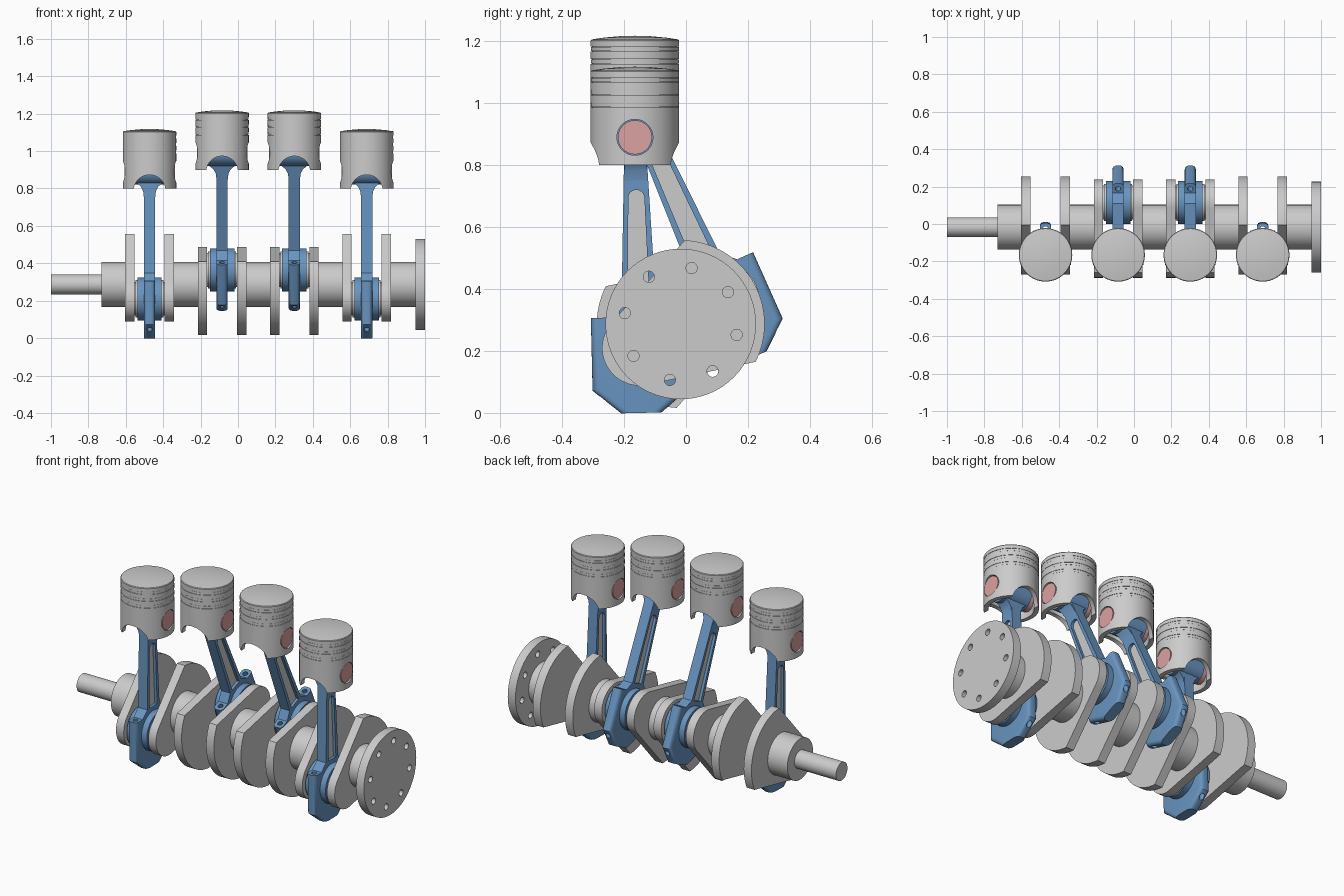
import bpy, bmesh
from math import sin, cos, pi, radians, atan2, hypot
from mathutils import Matrix

if "Cube" in bpy.data.objects:
    bpy.data.objects.remove(bpy.data.objects["Cube"])

AY, AZ = -0.017, 0.287          # crank axis
PY, PZ = 0.132, 0.077           # crank pin offset
PISTON_Y = -0.165


def material(name, col):
    m = bpy.data.materials.new(name)
    m.diffuse_color = col
    m.use_nodes = True
    m.node_tree.nodes["Principled BSDF"].inputs["Base Color"].default_value = m.diffuse_color
    return m


BLUE = material("rod_blue", (0.14, 0.30, 0.53, 1))
PINK = material("pin_pink", (0.72, 0.36, 0.36, 1))


def finish(name, bm, mat=None, matrix=None):
    bmesh.ops.recalc_face_normals(bm, faces=bm.faces)
    me = bpy.data.meshes.new(name)
    bm.to_mesh(me)
    bm.free()
    if matrix is not None:
        me.transform(matrix)
    ob = bpy.data.objects.new(name, me)
    bpy.context.collection.objects.link(ob)
    if mat:
        me.materials.append(mat)
    return ob


def prism(name, pts, x0, x1, mat=None, matrix=None, bevel_u=None):
    """Extrude a (y, z) outline along x."""
    bm = bmesh.new()
    f = bm.faces.new([bm.verts.new((x0, y, z)) for y, z in pts])
    r = bmesh.ops.extrude_face_region(bm, geom=[f])
    vs = [v for v in r["geom"] if isinstance(v, bmesh.types.BMVert)]
    bmesh.ops.translate(bm, verts=vs, vec=(x1 - x0, 0, 0))
    if bevel_u:
        es = [e for e in bm.edges if abs(e.verts[0].co.x - e.verts[1].co.x) < 1e-6
              and all(abs(v.co.y) > bevel_u for v in e.verts)
              and e.verts[0].co.y * e.verts[1].co.y > 0
              and abs(e.verts[0].co.z - e.verts[1].co.z) > 0.01]
        bmesh.ops.bevel(bm, geom=es, offset=0.02, segments=4, profile=0.5, affect='EDGES')
    return finish(name, bm, mat, matrix)


def arc(r, a0, a1, n, cy=0, cz=0):
    return [(cy + r * cos(a0 + (a1 - a0) * i / n), cz + r * sin(a0 + (a1 - a0) * i / n))
            for i in range(n + 1)]


def rod(name, r, x0, x1, y=0, z=0, mat=None, matrix=None):
    return prism(name, arc(r, 0, 2 * pi, 64, y, z)[:-1], x0, x1, mat, matrix)


def lathe(name, pts, matrix):
    """Spin an (r, z) profile around z; the ends lie on the axis or close up."""
    bm = bmesh.new()
    vs = [bm.verts.new((r, 0, z)) for r, z in pts]
    es = [bm.edges.new(p) for p in zip(vs, vs[1:])]
    bmesh.ops.spin(bm, geom=vs + es, cent=(0, 0, 0), axis=(0, 0, 1), angle=2 * pi,
                   steps=64, use_merge=True)
    bmesh.ops.remove_doubles(bm, verts=bm.verts, dist=1e-5)
    return finish(name, bm, None, matrix)


def cut(ob, cutters):
    for c in cutters:
        m = ob.modifiers.new("cut", 'BOOLEAN')
        m.operation, m.solver, m.object = 'DIFFERENCE', 'EXACT', c
    dg = bpy.context.evaluated_depsgraph_get()
    me = bpy.data.meshes.new_from_object(ob.evaluated_get(dg))
    ob.modifiers.clear()
    ob.data = me
    for c in cutters:
        bpy.data.objects.remove(c)


# shaft: snout, main journals, drilled flange
rod("snout", 0.053, -1.0, -0.70, AY, AZ)
for x0, x1 in ((-0.73, -0.59), (-0.36, -0.205), (0.03, 0.18), (0.42, 0.57), (0.81, 0.96)):
    rod("main_journal", 0.12, x0, x1, AY, AZ)
flange = rod("flange", 0.243, 0.95, 1.0, AY, AZ)
holes = []
for i in range(8):
    a = radians(79 + 45 * i)
    holes.append(rod("hole", 0.018, 0.9, 1.1, AY + 0.184 * cos(a), AZ + 0.184 * sin(a)))
cut(flange, holes)

# web outline along +y: rounded pin end, tapered sides, counterweight arc
THROW, PIN_R = hypot(PY, PZ), 0.122
web = arc(PIN_R, -radians(76), radians(76), 24, THROW) \
    + arc(0.271, pi - radians(57), pi + radians(57), 32)

# piston profile around the gudgeon pin centre, with ring grooves
R = 0.143
profile = [(0, 0.228), (0.05, 0.2265), (0.1, 0.222), (R - 0.003, 0.216), (R, 0.212)]
for g in (0.185, 0.145, 0.105):
    profile += [(R, g + 0.008), (R - 0.005, g + 0.008), (R - 0.005, g - 0.008), (R, g - 0.008)]
profile += [(R, -0.09), (0.118, -0.09), (0.118, 0.06), (0.10, 0.08), (0, 0.08)]

for x, s in ((-0.473, -1), (-0.085, 1), (0.301, 1), (0.688, -1)):
    py, pz = AY + s * PY, AZ + s * PZ
    gz = 0.89 if s < 0 else 0.99

    # crank throw
    spin = Matrix.Translation((x, AY, AZ)) @ Matrix.Rotation(
        atan2(PZ, PY) + (pi if s < 0 else 0), 4, 'X')
    for side in (-1, 1):
        prism("crank_web", web, side * 0.104 - 0.025 + side * 0.001,
              side * 0.104 + 0.025 + side * 0.001, None, spin)
    rod("crank_pin", 0.09, x - 0.09, x + 0.09, py, pz)
    rod("crank_pin_collar", 0.1, x - 0.075, x + 0.075, py, pz)

    # connecting rod, local z runs from crank pin to piston pin
    dy, dz = PISTON_Y - py, gz - pz
    L = hypot(dy, dz)
    M = Matrix.Translation((x, py, pz)) @ Matrix.Rotation(atan2(-dy, dz), 4, 'X')
    shank = prism("rod_shank", [(-0.058, 0.09), (0.058, 0.09), (0.034, L), (-0.034, L)],
                  -0.03, 0.03, BLUE, M)
    slot = [(-0.036, 0.095), (0.036, 0.095)] + arc(0.026, 0, pi, 16, 0, L - 0.196)
    cut(shank, [prism("slot", slot, -0.1, 0.1, None, M)])
    prism("rod_recess_web", [(y * 1.03, z) for y, z in slot], -0.014, 0.014, None, M)
    rod("rod_big_end", 0.115, -0.065, 0.065, 0, 0, BLUE, M)
    half = [(0.065, -0.21), (0.156, -0.135), (0.156, 0.1), (0.1, 0.1), (0.055, 0.14)]
    cap = prism("rod_cap", half + [(-y, z) for y, z in reversed(half)],
                -0.03, 0.03, BLUE, M, bevel_u=0.06)
    bolt = Matrix.Rotation(pi / 2, 4, 'Y')
    cut(cap, [rod("bolt_hole", 0.014, -0.3, 0.3, y, 0, None, M @ bolt) for y in (-0.125, 0.125)])

    # small end with a flared neck
    rod("rod_small_end", 0.07, -0.08, 0.08, 0, L, BLUE, M)
    neck = [(0.03, L - 0.14), (0.034, L - 0.105), (0.046, L - 0.08), (0.066, L - 0.062),
            (0.08, L - 0.055), (0.08, L)]
    prism("rod_neck", neck + [(-y, z) for y, z in reversed(neck)], -0.036, 0.036, BLUE,
          M @ Matrix.Rotation(pi / 2, 4, 'Z'))

    # piston, rings and gudgeon pin
    P = Matrix.Translation((x, PISTON_Y, gz))
    piston = lathe("piston", profile, P)
    cut(piston, [rod("pin_bore", 0.058, -0.3, 0.3, 0, 0, None, P),
                 rod("skirt_arch", 0.085, -0.3, 0.3, 0, -0.102, None,
                     P @ Matrix.Rotation(pi / 2, 4, 'Z'))])
    for g in (0.185, 0.145, 0.105):
        ring = [(R - 0.01, g - 0.007), (R - 0.001, g - 0.007), (R - 0.001, g + 0.007),
                (R - 0.01, g + 0.007), (R - 0.01, g - 0.007)]
        lathe("piston_ring", ring, P)
    rod("piston_pin", 0.055, -0.135, 0.135, 0, 0, PINK, P)

# smooth round surfaces, keep hard edges
bpy.ops.object.select_all(action='DESELECT')
for ob in bpy.context.collection.objects:
    ob.select_set(True)
    bpy.context.view_layer.objects.active = ob
bpy.ops.object.shade_smooth_by_angle(angle=radians(30))
